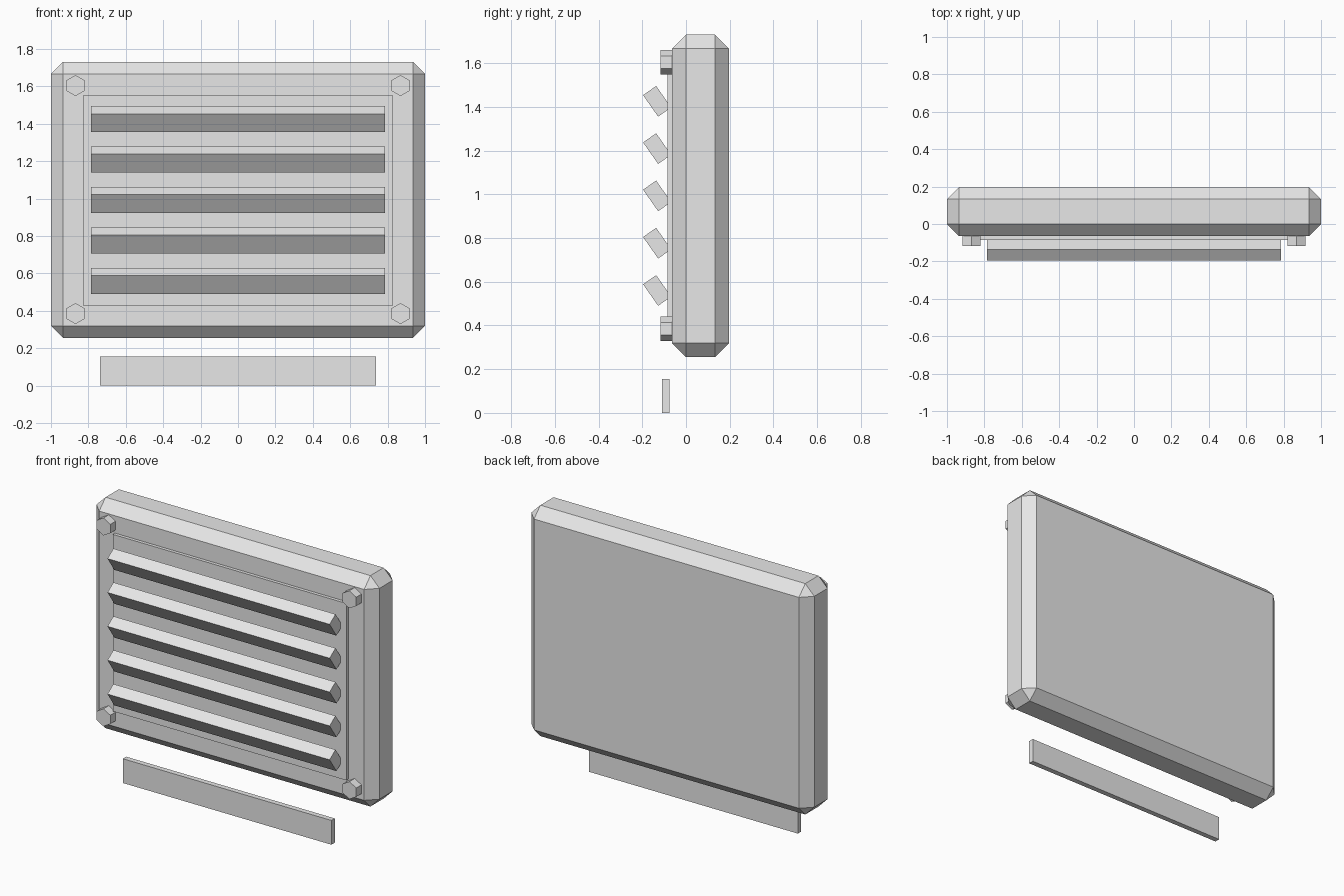
import bpy, bmesh
from math import radians
from mathutils import Matrix

if "Cube" in bpy.data.objects:
    bpy.data.objects.remove(bpy.data.objects["Cube"])

grey = bpy.data.materials.new("light_grey_metal")
grey.diffuse_color = (0.8, 0.8, 0.8, 1)
grey.use_nodes = True
grey.node_tree.nodes["Principled BSDF"].inputs["Base Color"].default_value = grey.diffuse_color


def finish(name, bm, location, tilt=0.0):
    bmesh.ops.recalc_face_normals(bm, faces=bm.faces)
    mesh = bpy.data.meshes.new(name)
    bm.to_mesh(mesh)
    bm.free()
    mesh.materials.append(grey)
    obj = bpy.data.objects.new(name, mesh)
    obj.location = location
    obj.rotation_euler.x = radians(tilt)
    bpy.context.collection.objects.link(obj)
    return obj


def box(name, size, location, tilt=0.0, chamfer=0.0):
    bm = bmesh.new()
    bmesh.ops.create_cube(bm, size=1, matrix=Matrix.Diagonal((*size, 1)))
    if chamfer:
        bmesh.ops.bevel(bm, geom=bm.edges[:], offset=chamfer,
                        offset_type='OFFSET', segments=1, affect='EDGES')
    return finish(name, bm, location, tilt)


def hex_bolt(name, x, z):
    bm = bmesh.new()
    bmesh.ops.create_cone(bm, cap_ends=True, segments=6, radius1=0.056,
                          radius2=0.056, depth=0.07)
    return finish(name, bm, (x, -0.082, z), 90)


# Chamfered housing and raised front panel
box("housing", (2.0, 0.261, 1.475), (0, 0.0665, 0.9925), chamfer=0.064)
box("front_panel", (1.65, 0.04, 1.13), (0, -0.065, 0.99))

# Tilted louvre slats
for i in range(5):
    box(f"slat_{i + 1}", (1.57, 0.073, 0.12),
        (0, -0.132, 0.56 + 0.2163 * i), tilt=35)

# Corner bolts
for sx, side in ((-1, "left"), (1, "right")):
    for z, level in ((0.385, "lower"), (1.604, "upper")):
        hex_bolt(f"{level}_{side}_bolt", sx * 0.869, z)

# Separate plate hanging below
box("lower_plate", (1.474, 0.034, 0.155), (0, -0.093, 0.0775))
